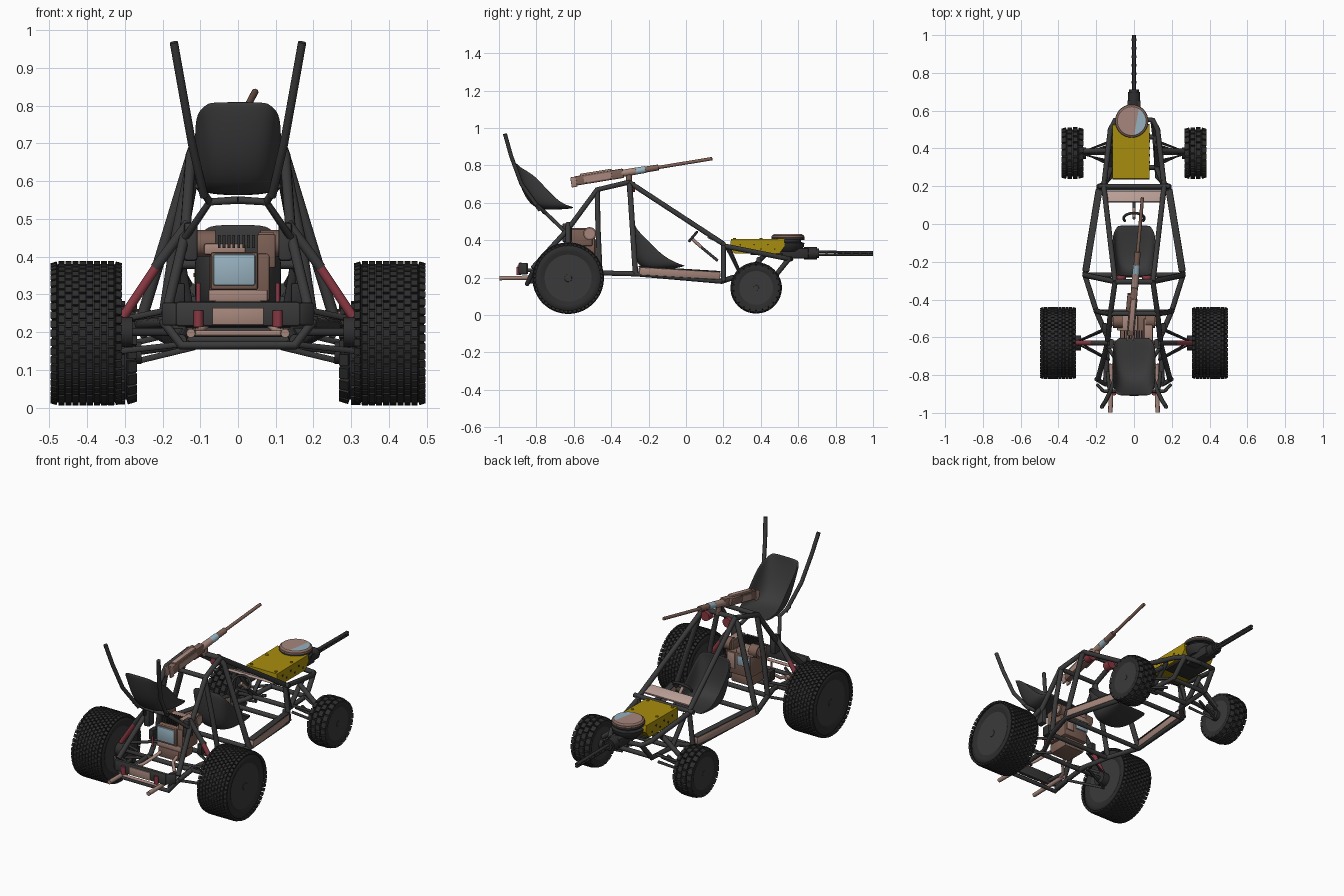
import bpy, bmesh, math
from mathutils import Vector, Matrix


def material(name, r, g, b):
    m = bpy.data.materials.new(name)
    m.diffuse_color = (r, g, b, 1)
    return m


FRAME = material("frame grey", 0.042, 0.042, 0.043)
TYRE = material("tyre black", 0.026, 0.026, 0.027)
STEEL = material("dark steel", 0.03, 0.028, 0.028)
PINK = material("worn primer", 0.38, 0.24, 0.20)
PALE = material("pale primer", 0.48, 0.34, 0.30)
RUST = material("rust brown", 0.20, 0.115, 0.09)
BLUE = material("pale blue", 0.31, 0.44, 0.52)
RED = material("dull red", 0.25, 0.04, 0.055)
YELLOW = material("yellow", 0.39, 0.265, 0.004)


def finish(name, bm, mat, smooth=True):
    bmesh.ops.recalc_face_normals(bm, faces=bm.faces)
    me = bpy.data.meshes.new(name)
    bm.to_mesh(me)
    bm.free()
    return link(name, me, mat, smooth)


def link(name, me, mat, smooth=True):
    me.materials.clear()
    me.materials.append(mat)
    ob = bpy.data.objects.new(name, me)
    bpy.context.collection.objects.link(ob)
    if smooth:
        bpy.ops.object.select_all(action='DESELECT')
        ob.select_set(True)
        bpy.context.view_layer.objects.active = ob
        bpy.ops.object.shade_smooth_by_angle(angle=math.radians(40))
    return ob


def tubes(name, paths, r, mat, mirror=True):
    """Round bars along polylines, optionally repeated on the other side."""
    cu = bpy.data.curves.new(name, 'CURVE')
    cu.dimensions = '3D'
    cu.bevel_depth, cu.bevel_resolution, cu.use_fill_caps = r, 3, True
    for s in ((1, -1) if mirror else (1,)):
        for path in paths:
            sp = cu.splines.new('POLY')
            sp.points.add(len(path) - 1)
            for p, (x, y, z) in zip(sp.points, path):
                p.co = (s * x, y, z, 1)
    tmp = bpy.data.objects.new(name + "_curve", cu)
    bpy.context.collection.objects.link(tmp)
    dg = bpy.context.evaluated_depsgraph_get()
    me = bpy.data.meshes.new_from_object(tmp.evaluated_get(dg))
    bpy.data.objects.remove(tmp)
    return link(name, me, mat)


def box(name, c, size, mat, rot=(0, 0, 0), bevel=0.006):
    bm = bmesh.new()
    bmesh.ops.create_cube(bm, size=1, matrix=Matrix.Diagonal((*size, 1)))
    if bevel:
        bmesh.ops.bevel(bm, geom=bm.edges[:], offset=bevel, segments=2, affect='EDGES', profile=0.5)
    ob = finish(name, bm, mat)
    ob.location, ob.rotation_euler = c, rot
    return ob


def lathe(name, prof, mat, base, axis, seg=40):
    """Turn (distance along axis, radius) points about an axis."""
    bm = bmesh.new()
    rings = [[bm.verts.new((r * math.cos(2 * math.pi * i / seg), r * math.sin(2 * math.pi * i / seg), h))
              for i in range(seg)] for h, r in prof]
    for a, b in zip(rings, rings[1:]):
        for i in range(seg):
            bm.faces.new((a[i], a[(i + 1) % seg], b[(i + 1) % seg], b[i]))
    bm.faces.new(rings[0])
    bm.faces.new(rings[-1])
    q = Vector((0, 0, 1)).rotation_difference(Vector(axis))
    bm.transform(Matrix.Translation(base) @ q.to_matrix().to_4x4())
    return finish(name, bm, mat)


def cyl(name, a, b, r, mat, seg=20):
    d = Vector(b) - Vector(a)
    return lathe(name, [(0, r), (d.length, r)], mat, a, d, seg)


# Wheels: tyre carcass, tread blocks, dished rim and hub
def wheel(name, s, xc, y, z, R, hw, n, rows, depth):
    axis, base = (s, 0, 0), (s * xc, y, z)
    rc, rr = R - depth, R * 0.64
    half = [(hw * 0.84, rr), (hw * 0.97, R * 0.76), (hw * 0.95, R * 0.86), (hw * 0.8, rc)]
    lathe(name + "_tyre", [(-h, r) for h, r in half] + half[::-1], TYRE, base, axis, 48)
    lathe(name + "_rim", [(-hw * 0.88, rr * 1.03), (-hw * 0.86, rr * 0.92), (-hw * 0.3, rr * 0.85), (-hw * 0.3, 0.03),
                          (hw * 0.72, 0.03), (hw * 0.6, rr * 0.85), (hw * 0.86, rr * 0.94), (hw * 0.88, rr * 1.03)],
          FRAME, base, axis, 48)
    lathe(name + "_hub", [(hw * 0.5, R * 0.2), (hw * 0.82, R * 0.18), (hw * 0.82, R * 0.12), (hw * 0.9, R * 0.1)],
          FRAME, base, axis, 20)
    bm = bmesh.new()
    pitch = 2 * hw / rows
    for j in range(rows):
        off = -hw + pitch * (j + 0.5)
        edge = j in (0, rows - 1)
        rad = R - depth * (1.15 if edge else 0.8)
        for i in range(n):
            a = 2 * math.pi * (i + 0.5 * (j % 2)) / n
            tilt = Matrix.Rotation(math.copysign(0.3, off) if edge else 0, 4, 'Y')
            m = (Matrix.Translation(base) @ Matrix.Rotation(a, 4, 'X') @ Matrix.Translation((off, 0, rad)) @ tilt
                 @ Matrix.Diagonal((pitch * 0.88, 2 * math.pi * R / n * 0.76, depth * 1.6, 1)))
            bmesh.ops.create_cube(bm, size=1, matrix=m)
    finish(name + "_tread", bm, TYRE, False)
    for i in range(6):
        a = math.pi * i / 3
        p = Vector((s * (xc + hw * 0.6), y + R * 0.38 * math.cos(a), z + R * 0.38 * math.sin(a)))
        cyl(name + "_lug", p, p + Vector((s * hw * 0.1, 0, 0)), R * 0.05, STEEL, 10)


for s, side in ((1, "right"), (-1, "left")):
    wheel("large_wheel_" + side, s, 0.402, -0.63, 0.197, 0.191, 0.094, 48, 10, 0.008)
    wheel("small_wheel_" + side, s, 0.326, 0.375, 0.145, 0.137, 0.058, 22, 4, 0.013)

# Tubular cage
tubes("main_hoop", [[(-0.26, -0.27, 0.22), (-0.12, -0.3, 0.68), (-0.09, -0.305, 0.71),
                     (0.09, -0.305, 0.71), (0.12, -0.3, 0.68), (0.26, -0.27, 0.22)]], 0.015, FRAME, False)
tubes("cage_sides", [
    [(0.1, -0.305, 0.71), (0.125, -0.475, 0.67), (0.14, -0.63, 0.46), (0.19, -0.82, 0.25)],
    [(0.12, -0.475, 0.67), (0.165, -0.47, 0.45), (0.2, -0.46, 0.225)],
    [(0.1, -0.305, 0.71), (0.16, 0.2, 0.38)],
    [(0.16, 0.2, 0.38), (0.185, 0.2, 0.18)],
    [(0.15, -0.84, 0.18), (0.14, -0.6, 0.2), (0.2, -0.46, 0.225), (0.26, -0.27, 0.22), (0.185, 0.19, 0.18)],
    [(0.16, 0.2, 0.37), (0.125, 0.5, 0.31), (0.1, 0.55, 0.3), (0, 0.56, 0.3)],
    [(0.185, 0.19, 0.18), (0.125, 0.25, 0.2), (0.11, 0.47, 0.2), (0.1, 0.55, 0.3)],
    [(0.15, 0.22, 0.37), (0.12, 0.3, 0.2), (0.12, 0.42, 0.32)]], 0.014, FRAME)
tubes("cross_bars", [[(-x, y, z), (x, y, z)] for x, y, z in (
    (0.12, -0.475, 0.67), (0.2, -0.465, 0.225), (0.26, -0.27, 0.22), (0.19, 0.2, 0.38), (0.185, 0.19, 0.18),
    (0.11, 0.3, 0.2), (0.11, 0.46, 0.2), (0.14, -0.63, 0.2))], 0.013, FRAME, False)
tubes("tail_bar", [[(-0.2, -0.82, 0.23), (-0.15, -0.85, 0.165), (0.15, -0.85, 0.165), (0.2, -0.82, 0.23)]], 0.012, FRAME, False)

# Suspension arms, axles and struts
tubes("suspension_arms", [
    [(0.12, -0.54, 0.26), (0.3, -0.62, 0.235), (0.13, -0.72, 0.27)],
    [(0.13, -0.55, 0.17), (0.31, -0.63, 0.15), (0.13, -0.72, 0.17)],
    [(0.115, 0.44, 0.21), (0.28, 0.38, 0.17), (0.115, 0.31, 0.21)],
    [(0.115, 0.42, 0.16), (0.28, 0.37, 0.12), (0.115, 0.33, 0.16)]], 0.008, FRAME)
tubes("axles", [[(0.05, -0.63, 0.2), (0.38, -0.63, 0.2)], [(0.11, 0.375, 0.17), (0.3, 0.375, 0.145)]], 0.011, STEEL)
tubes("strut_bodies", [[(0.13, -0.63, 0.49), (0.22, -0.63, 0.37)], [(0.12, 0.39, 0.3), (0.26, 0.385, 0.19)]], 0.014, FRAME)
tubes("strut_springs", [[(0.215, -0.63, 0.375), (0.305, -0.63, 0.24)]], 0.013, RED)
for s in (1, -1):
    cyl("large_knuckle", (s * 0.28, -0.63, 0.2), (s * 0.35, -0.63, 0.2), 0.04, STEEL)
    cyl("small_knuckle", (s * 0.255, 0.375, 0.145), (s * 0.31, 0.375, 0.145), 0.03, STEEL)
    box("side_case", (s * 0.155, -0.55, 0.3), (0.03, 0.05, 0.06), STEEL)
    box("strut_mount", (s * 0.125, -0.635, 0.44), (0.035, 0.05, 0.1), FRAME)
    cyl("hoop_lamp", (s * 0.07, -0.315, 0.685), (s * 0.07, -0.272, 0.685), 0.027, RED)
    # Side floor panel along the rail, under a dark upper bar
    box("side_panel", (s * 0.222, -0.035, 0.222), (0.034, 0.44, 0.042), PINK, (-0.06, 0, s * 0.163))
    box("side_panel_cap", (s * 0.220, -0.035, 0.2455), (0.036, 0.44, 0.006), FRAME, (-0.06, 0, s * 0.163), 0.002)

box("dash_panel", (0, 0.145, 0.406), (0.29, 0.062, 0.014), PALE, (-0.4, 0, 0), 0.002)
tubes("steering_column", [[(0, 0.17, 0.29), (0, 0.08, 0.364)]], 0.008, FRAME, False)
tubes("steering_shaft", [[(0, 0.08, 0.364), (0, 0.03, 0.41)]], 0.009, PINK, False)
ring = [(0.055 * math.cos(a), 0.03 + 0.028 * math.sin(a), 0.41 + 0.033 * math.sin(a))
        for a in [math.pi * (i / 12) for i in range(-2, 15)]]
tubes("steering_wheel", [ring], 0.007, STEEL, False)


# Bucket seats: a centre profile blended into raised side wings
def seat(name, centre, wing, widths):
    bm = bmesh.new()
    cols = [i / 5 for i in range(-5, 6)]
    grid = []
    for (cy, cz), (wy, wz), w in zip(centre, wing, widths):
        grid.append([bm.verts.new((w * math.sin(u * 1.45), cy + (wy - cy) * abs(u) ** 3, cz + (wz - cz) * abs(u) ** 3))
                     for u in cols])
    for a, b in zip(grid, grid[1:]):
        for i in range(10):
            bm.faces.new((a[i], a[i + 1], b[i + 1], b[i]))
    ob = finish(name, bm, FRAME)
    mod = ob.modifiers.new("thickness", 'SOLIDIFY')
    mod.thickness, mod.offset = 0.01, 0
    sub = ob.modifiers.new("rounding", 'SUBSURF')
    sub.levels = sub.render_levels = 2


WIDTHS = (0.08, 0.105, 0.112, 0.113, 0.113, 0.113, 0.108, 0.085)
seat("gunner_seat",
     [(-0.905, 0.81), (-0.905, 0.79), (-0.89, 0.72), (-0.865, 0.65), (-0.825, 0.59), (-0.77, 0.565), (-0.66, 0.57), (-0.6, 0.575)],
     [(-0.905, 0.805), (-0.88, 0.785), (-0.82, 0.755), (-0.77, 0.705), (-0.72, 0.65), (-0.68, 0.612), (-0.635, 0.585), (-0.605, 0.575)],
     WIDTHS)
seat("driver_seat",
     [(-0.275, 0.485), (-0.28, 0.46), (-0.278, 0.39), (-0.272, 0.32), (-0.25, 0.265), (-0.2, 0.24), (-0.08, 0.25), (-0.005, 0.265)],
     [(-0.27, 0.475), (-0.26, 0.455), (-0.215, 0.41), (-0.17, 0.365), (-0.12, 0.32), (-0.08, 0.295), (-0.04, 0.275), (-0.01, 0.262)],
     WIDTHS)
tubes("seat_mount", [[(0.14, -0.65, 0.45), (0.075, -0.75, 0.545), (0, -0.76, 0.55)],
                     [(0.075, -0.75, 0.545), (0.105, -0.8, 0.59)]], 0.01, FRAME)
tubes("tall_poles", [[(0.17, -0.968, 0.968), (0.149, -0.935, 0.85), (0.122, -0.88, 0.7), (0.09, -0.78, 0.56)]], 0.011, FRAME)

# Engine
box("engine_block", (0.005, -0.555, 0.345), (0.16, 0.14, 0.13), RUST, bevel=0.01)
box("engine_base", (0, -0.57, 0.255), (0.13, 0.13, 0.06), RUST)
box("engine_lower_panel", (0, -0.627, 0.297), (0.155, 0.008, 0.03), PINK, bevel=0.002)
box("engine_cover_rim", (-0.01, -0.632, 0.362), (0.125, 0.02, 0.1), RUST)
box("engine_cover", (-0.01, -0.645, 0.365), (0.112, 0.012, 0.083), BLUE)
box("engine_top", (-0.035, -0.525, 0.42), (0.11, 0.08, 0.03), PINK)
box("engine_head", (0.075, -0.56, 0.415), (0.05, 0.12, 0.09), RUST)
box("engine_head_cap", (0.075, -0.56, 0.461), (0.042, 0.11, 0.006), PINK, bevel=0.002)
box("engine_inner_panel", (-0.03, -0.482, 0.37), (0.08, 0.008, 0.055), BLUE, bevel=0.002)
box("engine_inner_trim", (0.05, -0.482, 0.36), (0.05, 0.008, 0.09), PINK, bevel=0.002)
for s in (1, -1):
    cyl("pulley", (s * 0.06, -0.515, 0.435), (s * 0.112, -0.515, 0.435), 0.035, RUST)
    cyl("pulley_cap", (s * 0.112, -0.515, 0.435), (s * 0.117, -0.515, 0.435), 0.026, PINK)
for i in range(8):
    box("cooling_fin", (-0.05 + 0.013 * i, -0.595, 0.44), (0.007, 0.06, 0.035), STEEL, bevel=0)
tubes("engine_pipes", [[(0.05, -0.62, 0.255), (0.06, -0.68, 0.24), (0.1, -0.72, 0.205), (0.12, -0.78, 0.2)]], 0.009, PINK)
tubes("fuel_line", [[(0.105, -0.63, 0.27), (0.105, -0.63, 0.33)]], 0.006, RED)

# Tail bumper, plate and exhausts
box("bumper", (0, -0.885, 0.248), (0.33, 0.02, 0.066), FRAME, bevel=0.008)
for s in (1, -1):
    box("bumper_tip", (s * 0.178, -0.868, 0.248), (0.058, 0.018, 0.062), FRAME, (0, 0, s * 0.8), 0.008)
box("bumper_plate", (0, -0.897, 0.242), (0.135, 0.008, 0.045), PINK, bevel=0.002)
tubes("bumper_lamps", [[(0.105, -0.895, 0.213), (0.105, -0.895, 0.257)]], 0.013, RED)
tubes("bumper_stays", [[(0.14, -0.78, 0.24), (0.13, -0.88, 0.24)]], 0.01, FRAME)
tubes("exhausts", [[(0.12, -0.74, 0.2), (0.125, -0.998, 0.197)]], 0.012, PINK)
tubes("exhaust_bar", [[(-0.13, -0.885, 0.197), (0.13, -0.885, 0.197)]], 0.008, PINK, False)

# Roof gun along one inclined line
A, B = Vector((-0.02, -0.6, 0.715)), Vector((0.045, 0.14, 0.836))
D = (B - A).normalized()
TILT = (math.asin(D.z), 0, -math.atan2(D.x, D.y))
box("roof_gun_body", A + D * 0.14, (0.036, 0.26, 0.05), RUST, TILT)
box("roof_gun_top", A + D * 0.12 + Vector((0, 0, 0.027)), (0.028, 0.17, 0.014), PINK, TILT, 0.003)
box("roof_gun_box", A + D * 0.19 + Vector((-0.025, 0, 0.005)), (0.02, 0.09, 0.04), RUST, TILT, 0.003)
for s in (1, -1):
    box("roof_gun_grip", A + Vector((s * 0.015, 0.0, -0.004)), (0.01, 0.03, 0.055), PINK, TILT, 0.003)
    box("roof_gun_side", A + D * 0.13 + Vector((s * 0.019, 0, 0)), (0.004, 0.15, 0.032), PINK, TILT, 0)
cyl("roof_gun_sleeve", A + D * 0.26, A + D * 0.34, 0.019, PINK)
cyl("roof_gun_band", A + D * 0.33, A + D * 0.39, 0.0185, BLUE)
cyl("roof_gun_jacket", A + D * 0.38, A + D * 0.46, 0.016, RUST)
cyl("roof_gun_barrel", A + D * 0.4, B, 0.009, RUST)
cyl("roof_gun_post", (0.005, -0.305, 0.7), (0.005, -0.305, 0.75), 0.015, RUST)

# Nose gun: yellow housing, drum, body and twin barrels
bm = bmesh.new()
outline = [(0.235, 0.345), (0.24, 0.405), (0.525, 0.408), (0.53, 0.37), (0.5, 0.33), (0.26, 0.33)]
f = bm.faces.new([bm.verts.new((-0.115, y, z)) for y, z in outline])
ext = bmesh.ops.extrude_face_region(bm, geom=[f])
bmesh.ops.translate(bm, verts=[v for v in ext['geom'] if isinstance(v, bmesh.types.BMVert)], vec=(0.197, 0, 0))
finish("yellow_housing", bm, YELLOW)
box("housing_underside", (-0.016, 0.43, 0.326), (0.17, 0.17, 0.012), STEEL, bevel=0.003)
for i in range(6):
    for x in (-0.1155, 0.0825):
        y, z = 0.29 + 0.037 * i, 0.365 + 0.012 * (-1) ** i
        cyl("housing_hole", (x - 0.002, y, z), (x + 0.002, y, z), 0.007, STEEL, 3)
for x in (-0.095, 0.062):
    for y in (0.26, 0.4):
        cyl("housing_bolt", (x, y, 0.4), (x, y, 0.411), 0.008, YELLOW, 8)
C = Vector((-0.012, 0.545, 0))
lathe("drum", [(0.34, 0.06), (0.365, 0.085), (0.385, 0.088), (0.39, 0.07), (0.4, 0.07), (0.402, 0.088), (0.416, 0.088)],
      STEEL, C, (0, 0, 1))
lathe("drum_lid_rim", [(0.415, 0.088), (0.424, 0.086), (0.428, 0.08)], RUST, C, (0, 0, 1))
lathe("drum_lid", [(0.427, 0.08), (0.432, 0.076)], PINK, C, (0, 0, 1))
bm = bmesh.new()
bm.faces.new([bm.verts.new(C + Vector((0.075 * math.cos(a), 0.075 * math.sin(a), 0.4335)))
              for a in [math.radians(t) for t in range(-80, 61, 7)]])
finish("drum_lid_patch", bm, BLUE)
box("nose_gun_body", (0, 0.57, 0.33), (0.07, 0.17, 0.055), STEEL)
cyl("nose_gun_collar", (0, 0.63, 0.33), (0, 0.7, 0.33), 0.033, STEEL)
tubes("nose_gun_barrels", [[(0.003, 0.68, 0.338), (0.003, 1.0, 0.335)], [(0.003, 0.68, 0.322), (0.003, 1.0, 0.322)]], 0.007, STEEL)
for i in range(7):
    cyl("barrel_band", (0, 0.7 + 0.045 * i, 0.33), (0, 0.712 + 0.045 * i, 0.33), 0.013 if i else 0.026, STEEL, 12)
